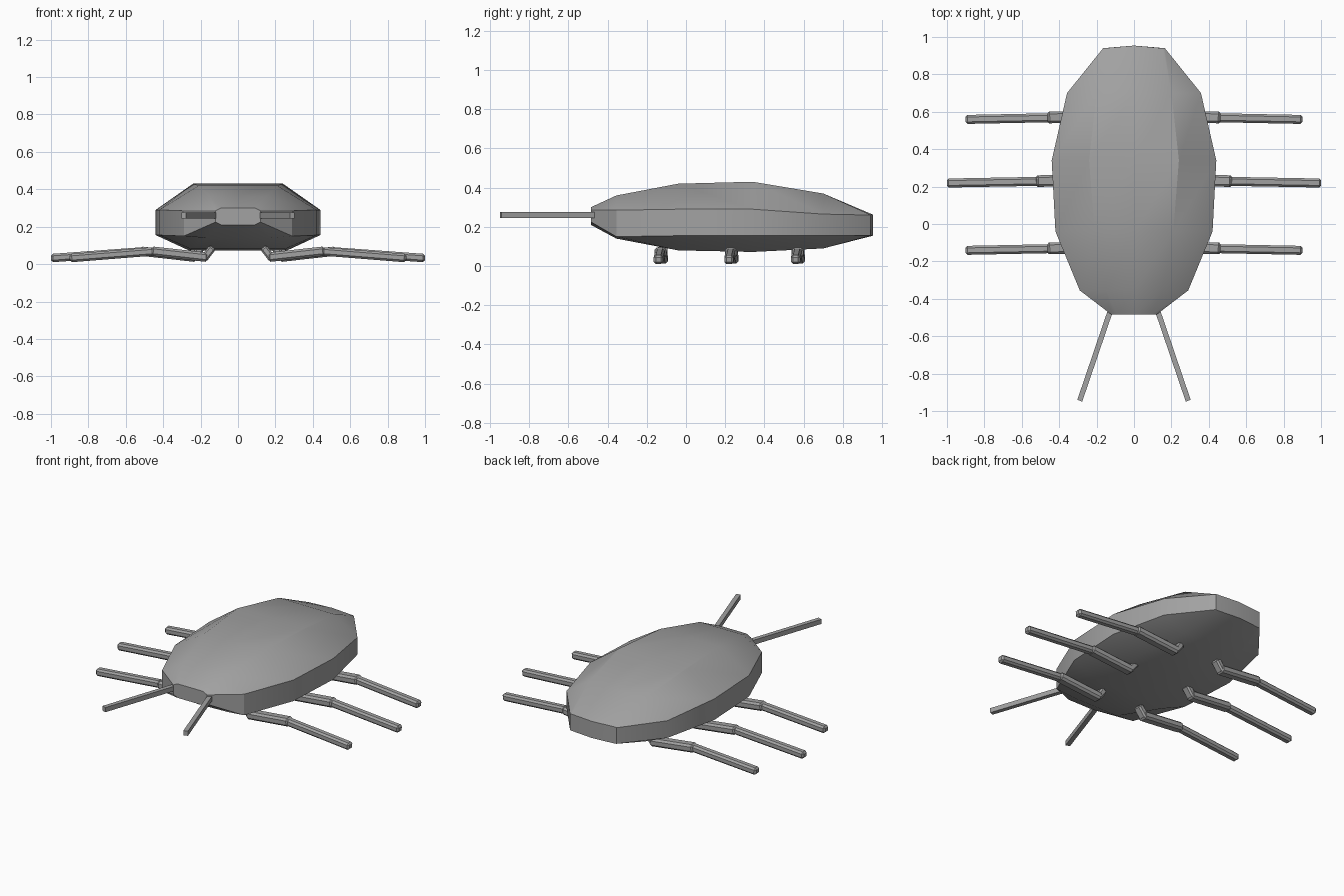
import bpy
import bmesh
import math
from mathutils import Vector, Matrix

cube = bpy.data.objects.get("Cube")
if cube:
    bpy.data.objects.remove(cube, do_unlink=True)

# Single grey shell material
grey = bpy.data.materials.new("shell_grey")
grey.use_nodes = True
colour = (0.36, 0.36, 0.36, 1)
grey.diffuse_color = colour
grey.node_tree.nodes["Principled BSDF"].inputs["Base Color"].default_value = colour


def finish(name, bm, smooth=False):
    bmesh.ops.recalc_face_normals(bm, faces=bm.faces)
    mesh = bpy.data.meshes.new(name)
    bm.to_mesh(mesh)
    bm.free()
    mesh.materials.append(grey)
    obj = bpy.data.objects.new(name, mesh)
    bpy.context.collection.objects.link(obj)
    if smooth:
        bpy.ops.object.select_all(action="DESELECT")
        obj.select_set(True)
        bpy.context.view_layer.objects.active = obj
        bpy.ops.object.shade_smooth_by_angle(angle=math.radians(30))
    return obj


def beam(name, start, end, width, height, bevel=0.0):
    """Bar from start to end; width lies sideways, height upward."""
    start, end = Vector(start), Vector(end)
    along = (end - start).normalized()
    side = Vector((0, 0, 1)).cross(along).normalized()
    up = along.cross(side)
    frame = Matrix((along, side, up)).transposed().to_4x4()
    frame.translation = (start + end) / 2
    size = Matrix.Diagonal(((end - start).length, width, height, 1))
    bm = bmesh.new()
    bmesh.ops.create_cube(bm, size=1, matrix=frame @ size)
    if bevel:
        bmesh.ops.bevel(bm, geom=bm.edges[:], offset=bevel, segments=1,
                        affect="EDGES")
    return finish(name, bm)


# Body shell: y, top half width, side half width, belly half width,
# then heights of top, upper side, lower side and belly
sections = [
    (-0.485, 0.09, 0.12, 0.09, 0.30, 0.285, 0.225, 0.21),
    (-0.355, 0.15, 0.29, 0.17, 0.36, 0.285, 0.15, 0.14),
    (-0.04, 0.21, 0.42, 0.25, 0.42, 0.29, 0.155, 0.08),
    (0.34, 0.24, 0.44, 0.26, 0.43, 0.29, 0.155, 0.072),
    (0.70, 0.20, 0.358, 0.20, 0.37, 0.265, 0.155, 0.09),
    (0.94, 0.155, 0.165, 0.155, 0.262, 0.26, 0.157, 0.155),
]
bm = bmesh.new()
rings = []
for y, top, side, low, z_top, z_up, z_down, z_low in sections:
    half = [(top, z_top), (side, z_up), (side, z_down), (low, z_low)]
    centre_y = y + (0.014 if y > 0.9 else 0)
    ring = [(0, centre_y, z_top)] + [(x, y, z) for x, z in half]
    ring += [(0, centre_y, z_low)] + [(-x, y, z) for x, z in reversed(half)]
    rings.append([bm.verts.new(p) for p in ring])
for a, b in zip(rings, rings[1:]):
    for i in range(len(a)):
        j = (i + 1) % len(a)
        bm.faces.new((a[i], a[j], b[j], b[i]))
bm.faces.new(rings[0])
# Rear wall folds along its middle
last = rings[-1]
bm.faces.new(last[:6])
bm.faces.new(last[5:] + last[:1])
finish("body_shell", bm, smooth=True)

# Feelers and three legs on each side
legs = [("front", -0.135, 0, 0.90), ("middle", 0.225, 0.06, 1.0),
        ("rear", 0.565, 0, 0.90)]
for s, label in ((1, "left"), (-1, "right")):
    beam(label + "_feeler", (s * 0.125, -0.46, 0.26),
         (s * 0.29, -0.945, 0.26), 0.028, 0.03)
    for place, y, out, tip in legs:
        name = f"{label}_{place}_leg_"
        beam(name + "hip", (s * (0.135 + out), y + 0.012, 0.09),
             (s * (0.185 + out), y + 0.012, 0.025), 0.055, 0.04, 0.009)
        beam(name + "upper", (s * (0.16 + out), y + 0.012, 0.036),
             (s * (0.465 + out), y + 0.004, 0.07), 0.062, 0.05, 0.012)
        beam(name + "lower", (s * (0.45 + out), y + 0.003, 0.068),
             (s * tip, y - 0.006, 0.032), 0.048, 0.045, 0.011)
